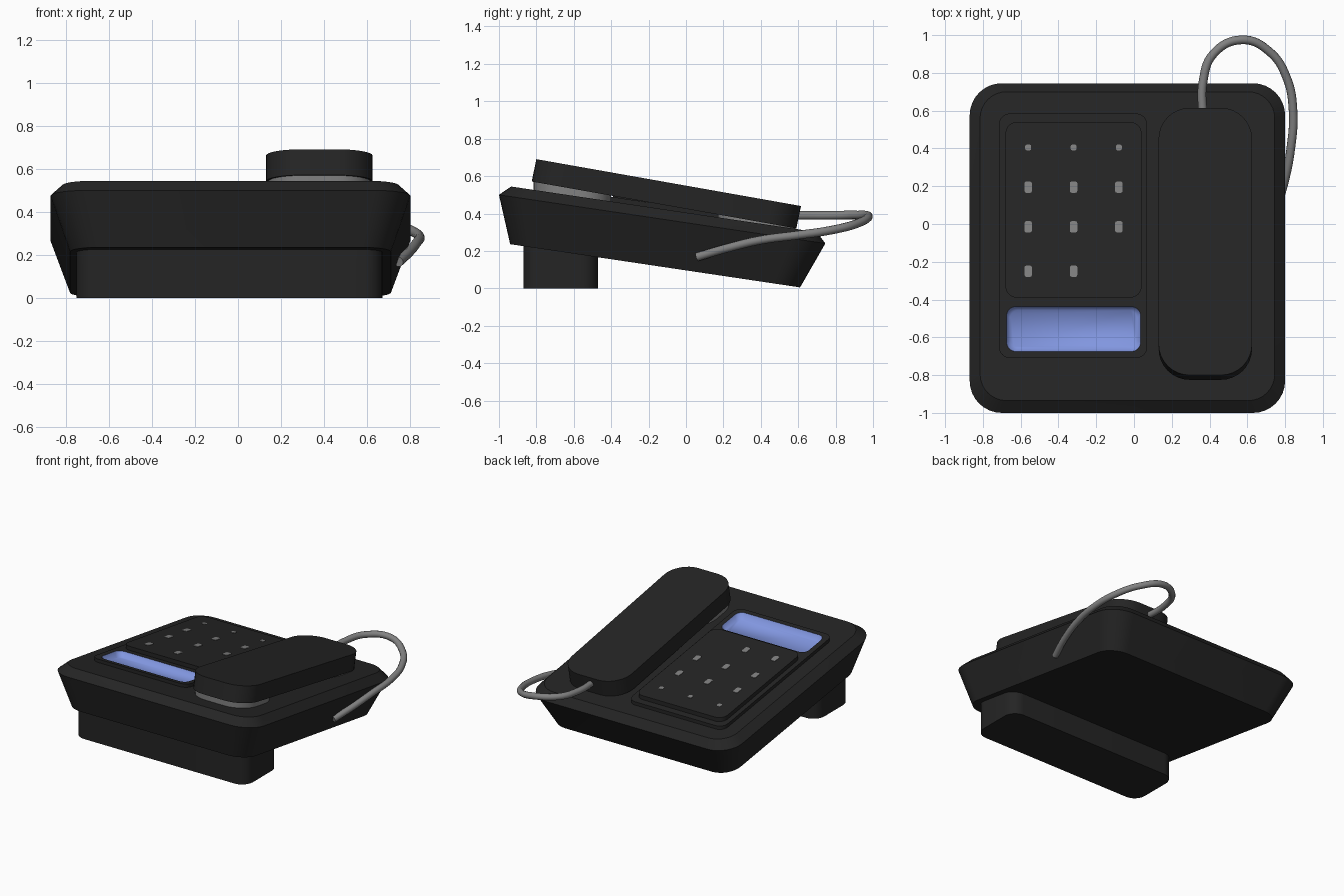
import bpy, math

if "Cube" in bpy.data.objects:
    bpy.data.objects.remove(bpy.data.objects["Cube"])

TILT = 0.149        # slope of the body top and bottom (drops towards the back)
GRIP = 0.177        # slope of the handset


def material(name, rgb):
    m = bpy.data.materials.new(name)
    m.diffuse_color = (*rgb, 1)
    m.use_nodes = True
    m.node_tree.nodes["Principled BSDF"].inputs["Base Color"].default_value = m.diffuse_color
    return m


BLACK = material("black_plastic", (0.018, 0.018, 0.018))
GREY = material("grey_rubber", (0.22, 0.22, 0.22))
BLUE = material("blue_screen", (0.22, 0.305, 0.74))


def ring(x0, x1, y0, y1, r, h, slope=TILT, n=8):
    """Rounded rectangle, counter-clockwise, on a plane sloping down to the back."""
    pts = []
    corners = [(x1 - r, y1 - r), (x0 + r, y1 - r), (x0 + r, y0 + r), (x1 - r, y0 + r)]
    for k, (cx, cy) in enumerate(corners):
        for i in range(n + 1):
            a = math.pi / 2 * (k + i / n)
            x, y = cx + r * math.cos(a), cy + r * math.sin(a)
            pts.append((x, y, h - slope * y))
    return pts


def loft(name, rings, mat, bottom=True, top=True, angle=30):
    """Skin a stack of rings, from the bottom one upwards."""
    n = len(rings[0])
    verts = [p for r in rings for p in r]
    faces = []
    for k in range(len(rings) - 1):
        for i in range(n):
            j = (i + 1) % n
            faces.append((k * n + i, k * n + j, (k + 1) * n + j, (k + 1) * n + i))
    if bottom:
        faces.append(tuple(reversed(range(n))))
    if top:
        faces.append(tuple(range((len(rings) - 1) * n, len(rings) * n)))
    me = bpy.data.meshes.new(name)
    me.from_pydata(verts, [], faces)
    me.materials.append(mat)
    ob = bpy.data.objects.new(name, me)
    bpy.context.collection.objects.link(ob)
    bpy.ops.object.select_all(action='DESELECT')
    ob.select_set(True)
    bpy.context.view_layer.objects.active = ob
    bpy.ops.object.shade_smooth_by_angle(angle=math.radians(angle))
    return ob


SCREEN = (-0.675, 0.035, -0.675, -0.437, 0.05)

# Body: flared tray with a chamfered rim, open where the screen sinks in
loft("body", [
    ring(-0.78, 0.71, -0.94, 0.61, 0.14, 0.096),
    ring(-0.87, 0.80, -1.00, 0.745, 0.17, 0.351),
    ring(-0.815, 0.745, -0.935, 0.70, 0.14, 0.405),
    ring(*SCREEN, 0.405),
], BLACK, top=False)

# Front stand under the body
loft("front_stand", [
    ring(-0.75, 0.67, -0.87, -0.47, 0.09, 0.0, 0),
    ring(-0.75, 0.67, -0.87, -0.47, 0.09, 0.12),
], BLACK)

# Raised control panel around the screen
loft("control_panel", [
    ring(-0.715, 0.07, -0.71, 0.585, 0.06, 0.40),
    ring(-0.715, 0.07, -0.71, 0.585, 0.06, 0.43),
    ring(*SCREEN, 0.43),
], BLACK, bottom=False, top=False)

# Sunken screen with soft edges
loft("screen", [
    ring(*SCREEN, 0.43),
    ring(-0.655, 0.015, -0.655, -0.457, 0.04, 0.39),
], BLUE, bottom=False, angle=180)

# Keypad plate
loft("keypad", [
    ring(-0.68, 0.04, -0.39, 0.54, 0.06, 0.425),
    ring(-0.68, 0.04, -0.39, 0.54, 0.06, 0.46),
], BLACK)

# Small key markers, three columns and four rows, last one left out
for row, y in enumerate((0.405, 0.195, -0.015, -0.25)):
    for col, x in enumerate((-0.56, -0.32, -0.08)):
        if row == 3 and col == 2:
            continue
        w, d = (0.016, 0.016) if row == 0 else (0.02, 0.03)
        loft(f"key_marker_{row}_{col}", [
            ring(x - w, x + w, y - d, y + d, 0.01, h, n=2) for h in (0.458, 0.463)
        ], GREY)

# Handset
loft("handset", [
    ring(0.13, 0.625, -0.825, 0.59, 0.165, 0.425, GRIP),
    ring(0.13, 0.625, -0.80, 0.615, 0.165, 0.549, GRIP),
], BLACK)

# Grey ear and mouth pads between handset and body
for name, y0, y1 in (("mouth_pad", -0.815, -0.40), ("ear_pad", 0.17, 0.585)):
    loft(name, [
        ring(0.14, 0.615, y0, y1, 0.16, 0.395),
        ring(0.14, 0.615, y0, y1, 0.16, 0.435, GRIP),
    ], GREY)

# Cord looping from the back of the handset to the side of the body
path = [(0.365, 0.56, 0.39), (0.365, 0.75, 0.39), (0.42, 0.90, 0.392), (0.57, 0.975, 0.385),
        (0.72, 0.91, 0.345), (0.81, 0.77, 0.31), (0.842, 0.60, 0.285), (0.83, 0.40, 0.258),
        (0.795, 0.22, 0.215), (0.745, 0.06, 0.168)]
curve = bpy.data.curves.new("cord", 'CURVE')
curve.dimensions = '3D'
curve.bevel_depth = 0.023
curve.bevel_resolution = 4
curve.resolution_u = 8
curve.use_fill_caps = True
spline = curve.splines.new('BEZIER')
spline.bezier_points.add(len(path) - 1)
for bp, p in zip(spline.bezier_points, path):
    bp.co = p
    bp.handle_left_type = bp.handle_right_type = 'AUTO'
curve.materials.append(GREY)
bpy.context.collection.objects.link(bpy.data.objects.new("cord", curve))
